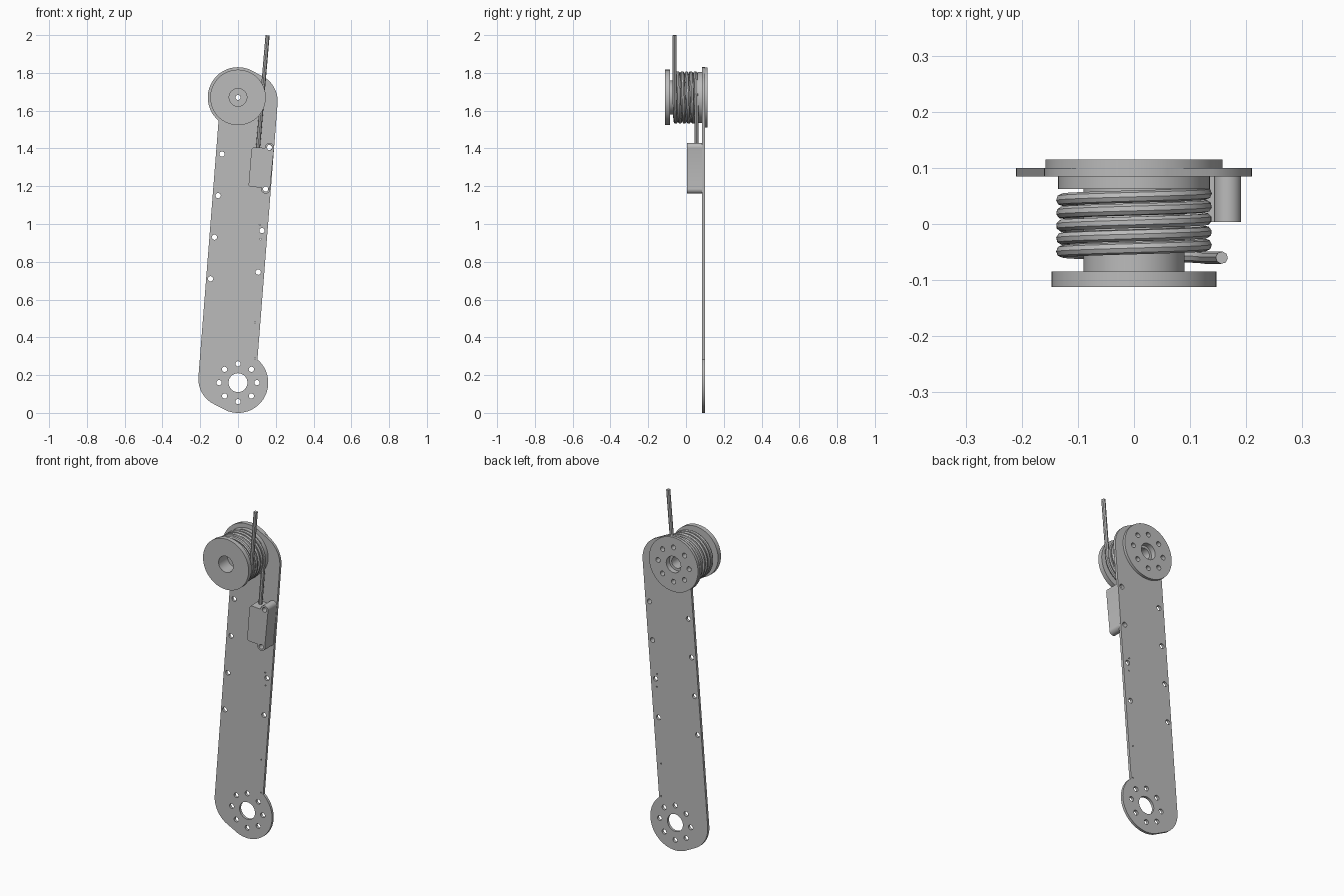
import bpy, bmesh
from math import sin, cos, pi, radians
from mathutils import Matrix

if "Cube" in bpy.data.objects:
    bpy.data.objects.remove(bpy.data.objects["Cube"], do_unlink=True)

grey = bpy.data.materials.new("plain grey")
grey.use_nodes = True
COLOUR = (0.5, 0.5, 0.5, 1)
grey.diffuse_color = COLOUR
grey.node_tree.nodes["Principled BSDF"].inputs["Base Color"].default_value = COLOUR

HUB_Z, JOINT_Z = 1.67, 0.16
TILT = 0.085


def arc(cx, cz, r, start=0, end=360, n=24):
    """Points along an arc, angles in degrees; a full turn omits the repeat."""
    full = abs(end - start) >= 360
    steps = n if full else n - 1
    angles = [radians(start + (end - start) * i / steps) for i in range(n)]
    return [(cx + r * cos(a), cz + r * sin(a)) for a in angles]


def finish(obj):
    """Turn a curve into a clean mesh with sharp edges kept."""
    bpy.ops.object.select_all(action='DESELECT')
    obj.select_set(True)
    bpy.context.view_layer.objects.active = obj
    bpy.ops.object.convert(target='MESH')
    obj = bpy.context.view_layer.objects.active
    bm = bmesh.new()
    bm.from_mesh(obj.data)
    bmesh.ops.remove_doubles(bm, verts=bm.verts, dist=0.0001)
    bmesh.ops.recalc_face_normals(bm, faces=bm.faces)
    bm.to_mesh(obj.data)
    bm.free()
    obj.data.materials.clear()
    obj.data.materials.append(grey)
    bpy.ops.object.shade_smooth_by_angle(angle=radians(35))
    return obj


def slab(name, loops, y0, y1):
    """Extrude an outline (first loop) with holes (other loops) along y."""
    curve = bpy.data.curves.new(name, 'CURVE')
    curve.dimensions = '2D'
    curve.fill_mode = 'BOTH'
    curve.extrude = (y1 - y0) / 2
    for loop in loops:
        spline = curve.splines.new('POLY')
        spline.points.add(len(loop) - 1)
        for point, (x, z) in zip(spline.points, loop):
            point.co = (x, z, 0, 1)
        spline.use_cyclic_u = True
    obj = bpy.data.objects.new(name, curve)
    bpy.context.collection.objects.link(obj)
    obj = finish(obj)
    obj.data.transform(Matrix.Rotation(pi / 2, 4, 'X'))
    obj.location.y = (y0 + y1) / 2
    return obj


def bolt_circle(z):
    return [arc(0.1 * cos(k * pi / 4), z + 0.1 * sin(k * pi / 4), 0.014, n=16)
            for k in range(8)]


def ring(name, outer, inner, y0, y1, extra=()):
    return slab(name, [arc(0, HUB_Z, outer, n=64), arc(0, HUB_Z, inner, n=32), *extra], y0, y1)


# Long arm plate: the upper end is the lower end turned half a turn
mid = (HUB_Z + JOINT_Z) / 2
lower = arc(0, JOINT_Z, 0.16, 50, -112, 36) + arc(-0.06, 0.18, 0.15, -122, -185, 14)
outline = lower + [(-x, 2 * mid - z) for x, z in lower]
edge_holes = []
for k in range(4):
    edge_holes.append(arc(-0.145 + 0.02 * k, 0.71 + 0.22 * k, 0.014, n=16))
    edge_holes.append(arc(0.107 + 0.0195 * k, 0.745 + 0.22 * k, 0.014, n=16))
pin_holes = [arc(x, z, 0.004, n=8)
             for x, z in [(0.118, 0.92), (0.116, 0.995), (0.09, 0.48), (0.09, 0.29)]]
joint_holes = [arc(0, JOINT_Z, 0.05, n=32), *bolt_circle(JOINT_Z)]
hub_holes = [arc(0, HUB_Z, 0.047, n=32), *bolt_circle(HUB_Z)]
slab("arm_plate", [outline] + edge_holes + pin_holes + joint_holes + hub_holes, 0.085, 0.1)

# Spool: end discs, shoulder, drum and the inner web
ring("back_disc", 0.158, 0.047, 0.1, 0.115, bolt_circle(HUB_Z))
ring("spool_shoulder", 0.135, 0.033, 0.062, 0.085)
ring("drum_back", 0.09, 0.033, 0.0, 0.062)
ring("drum_web", 0.09, 0.013, -0.03, 0.0)
ring("drum_front", 0.09, 0.047, -0.085, -0.03)
ring("front_disc", 0.147, 0.047, -0.112, -0.085)

# Tension housing with a screw boss at each end of its outer side
top, bottom = (0.167, 1.405), (0.1465, 1.185)
housing = [(0.064, 1.197), (0.12, 1.193)]
housing += arc(*bottom, 0.024, 160, 375, 18)
housing += arc(*top, 0.024, -15, 185, 18)
housing += [(0.08, 1.406), (0.071, 1.395), (0.056, 1.205)]
slab("tension_housing", [housing, arc(*top, 0.014, n=16), arc(*bottom, 0.014, n=16)],
     0.004, 0.085)

# Rope: straight tail, five turns round the drum, straight lead
R, TURNS, STEPS = 0.128, 5, 48
Y_START, Y_END = 0.055, -0.06
path = []
for i in range(TURNS * STEPS + 1):
    t = i / (TURNS * STEPS)
    a = -TILT + t * TURNS * 2 * pi
    path.append((R * cos(a), Y_START + (Y_END - Y_START) * t, HUB_Z + R * sin(a)))
x, _, z = path[0]


def along(length, y):
    return (x + length * sin(TILT), y, z + length * cos(TILT))


path = [along(-0.27, Y_START)] + path + [along(0.341, Y_END)]
curve = bpy.data.curves.new("rope", 'CURVE')
curve.dimensions = '3D'
curve.bevel_depth = 0.011
curve.bevel_resolution = 2
curve.use_fill_caps = True
spline = curve.splines.new('POLY')
spline.points.add(len(path) - 1)
for point, co in zip(spline.points, path):
    point.co = (*co, 1)
rope = bpy.data.objects.new("rope", curve)
bpy.context.collection.objects.link(rope)
finish(rope)
